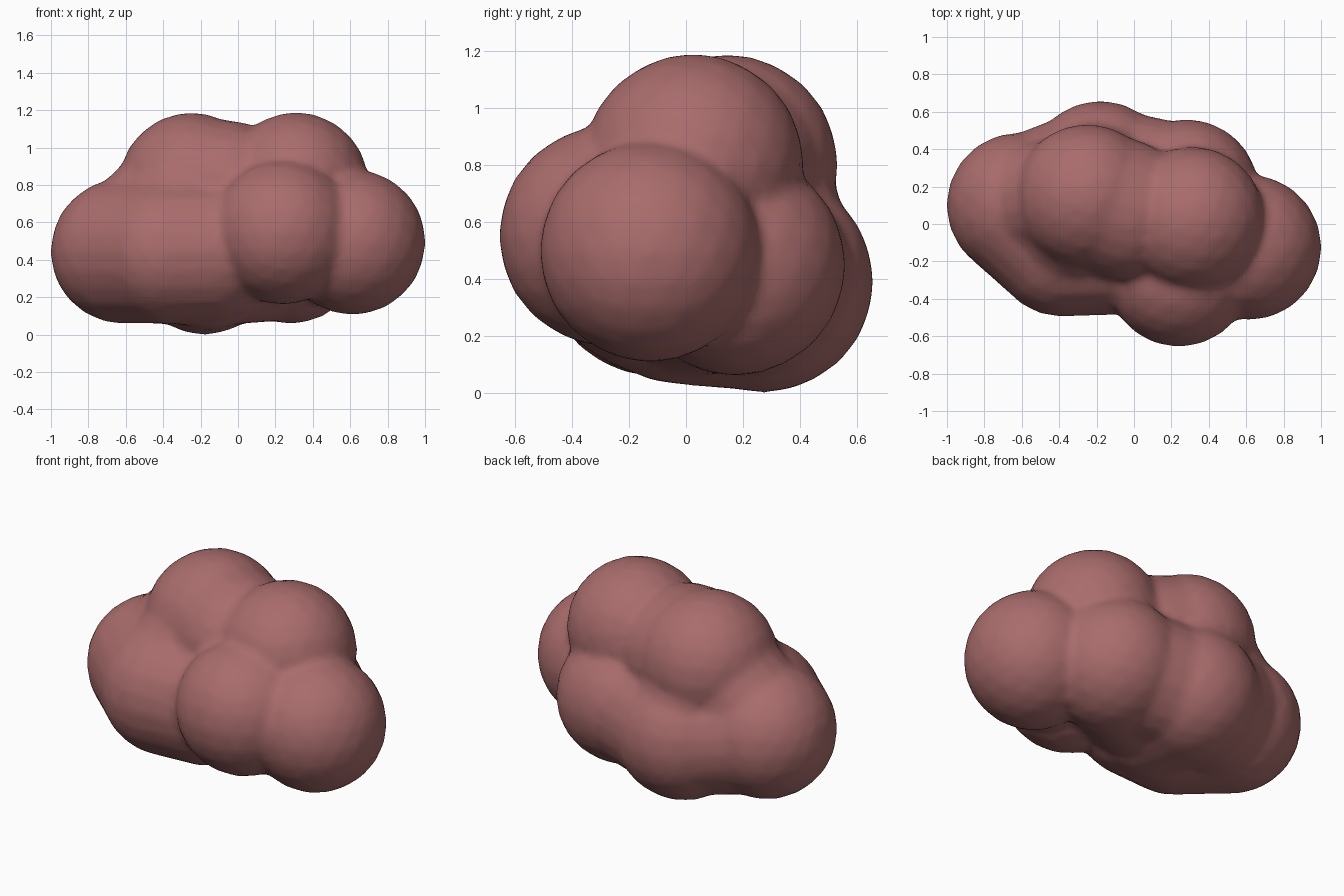
import bpy, bmesh
from mathutils import Matrix, Vector

if "Cube" in bpy.data.objects:
    bpy.data.objects.remove(bpy.data.objects["Cube"])

R = 0.390
lobes = {
    "right": (0.614, -0.125, 0.495),
    "front": (0.24, -0.268, 0.55),
    "top_right": (0.31, 0.025, 0.80),
    "top_left": (-0.25, 0.145, 0.798),
    "back_right": (0.28, 0.172, 0.447),
    "back_left": (-0.18, 0.270, 0.389),
    "left": (-0.614, 0.10, 0.447),
    "front_left": (-0.38, -0.108, 0.445),
}
# extra points that only stretch neighbouring lobes
lobes_extra = {
    "front_mid": (-0.13, -0.10, 0.45),
    "top_mid": (-0.05, 0.07, 0.765),
    "bottom_mid": (-0.15, -0.02, 0.415),
}
pts = {**lobes, **lobes_extra}
# webs that fill the valleys between neighbouring lobes: (a, b, radius)
webs = [
    ("left", "front_left", 0.388), ("front_left", "front_mid", 0.388),
    ("left", "back_left", 0.362), ("back_left", "back_right", 0.357),
    ("top_left", "top_mid", 0.378), ("top_left", "back_left", 0.345),
    ("top_left", "left", 0.34), ("top_left", "front_left", 0.35),
    ("front_left", "bottom_mid", 0.382), ("bottom_mid", "back_left", 0.387),
    ("front", "right", 0.34), ("front", "top_right", 0.335),
    ("right", "back_right", 0.315), ("right", "top_right", 0.31),
    ("back_right", "top_right", 0.335), ("bottom_mid", "back_right", 0.37),
    ("front_mid", "top_left", 0.34), ("front_mid", "front", 0.31),
    ("top_mid", "top_right", 0.34),
]

cluster = bmesh.new()


def add_blob(points, radius):
    """Convex skin around equal spheres at the given points."""
    bm = bmesh.new()
    for p in points:
        bmesh.ops.create_icosphere(bm, subdivisions=3, radius=radius,
                                   matrix=Matrix.Translation(Vector(p)))
    if len(points) > 1:
        res = bmesh.ops.convex_hull(bm, input=bm.verts[:])
        junk = {g for g in res["geom_interior"] + res["geom_unused"]
                if isinstance(g, bmesh.types.BMVert)}
        bmesh.ops.delete(bm, geom=list(junk), context='VERTS')
    bmesh.ops.recalc_face_normals(bm, faces=bm.faces[:])
    tmp = bpy.data.meshes.new("tmp")
    bm.to_mesh(tmp)
    bm.free()
    cluster.from_mesh(tmp)
    bpy.data.meshes.remove(tmp)


# Lobes and webs
for p in lobes.values():
    add_blob([p], R)
for a, b, r in webs:
    add_blob([pts[a], pts[b]], r)

mesh = bpy.data.meshes.new("lumpy_cluster")
cluster.to_mesh(mesh)
cluster.free()
obj = bpy.data.objects.new("lumpy_cluster", mesh)
bpy.context.collection.objects.link(obj)

# Fuse into one skin and soften the creases
remesh = obj.modifiers.new("fuse", 'REMESH')
remesh.mode = 'VOXEL'
remesh.voxel_size = 0.025
remesh.use_smooth_shade = True
soft = obj.modifiers.new("soften", 'SMOOTH')
soft.factor = 0.5
soft.iterations = 5

# Reddish brown colour
mat = bpy.data.materials.new("reddish_brown")
mat.diffuse_color = (0.40, 0.15, 0.15, 1.0)
mat.use_nodes = True
mat.node_tree.nodes["Principled BSDF"].inputs["Base Color"].default_value = mat.diffuse_color
mesh.materials.append(mat)
